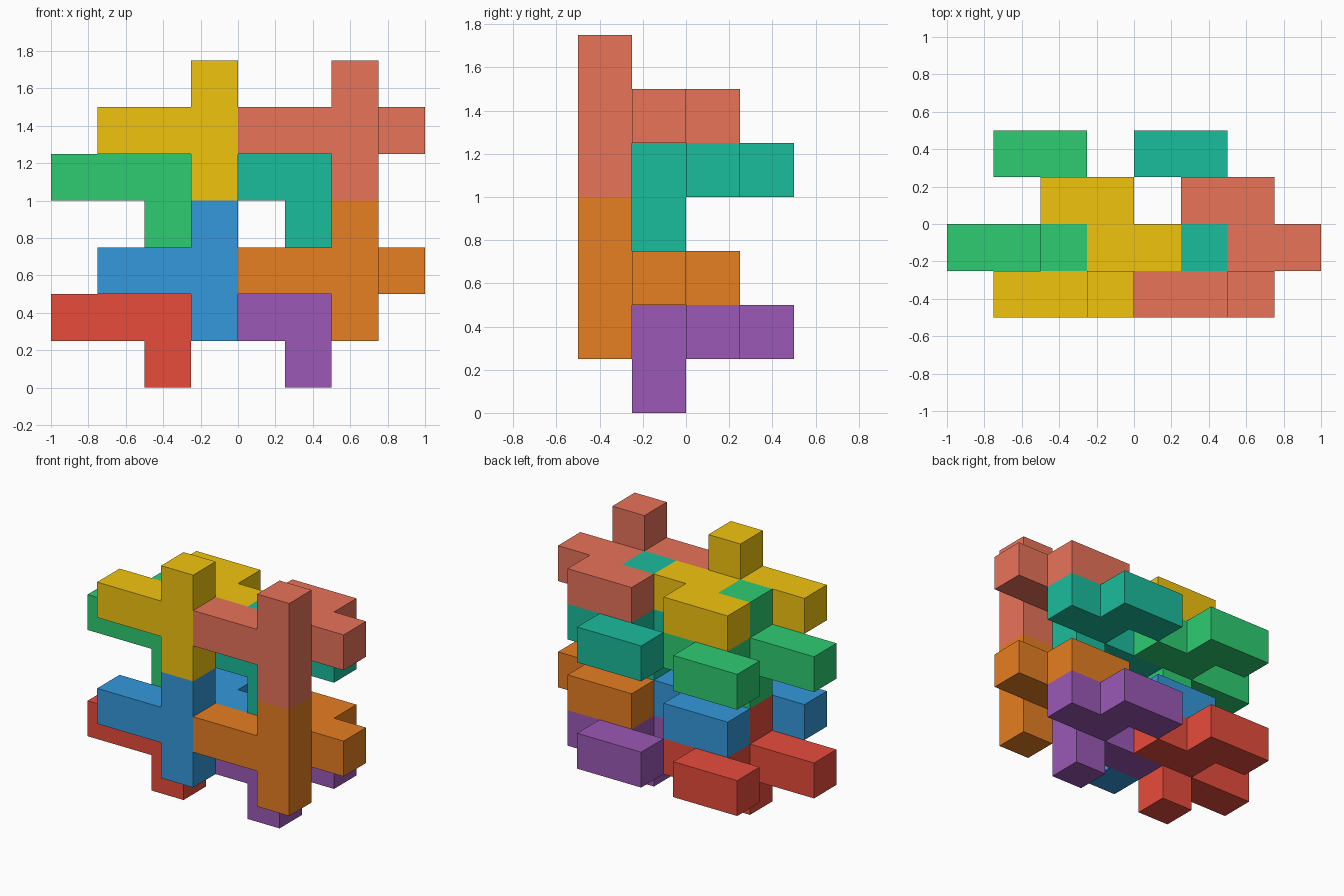
import bpy, bmesh
from mathutils import Vector

if "Cube" in bpy.data.objects:
    bpy.data.objects.remove(bpy.data.objects["Cube"])

U = 0.25  # cube size

# One nine-cube piece: flat zigzag plus a cube above and below its corner
PIECE = {(0, 0, 0), (1, 0, 0), (2, 0, 0), (2, 1, 0), (3, 1, 0),
         (2, 2, 0), (1, 2, 0), (2, 0, 1), (2, 0, -1)}


def linear(hex_code):
    rgb = [int(hex_code[i:i + 2], 16) / 255 for i in (0, 2, 4)]
    return [c / 12.92 if c <= 0.04045 else ((c + 0.055) / 1.055) ** 2.4
            for c in rgb] + [1.0]


def add_piece(name, cell, hex_code):
    bm = bmesh.new()
    # Outer skin only: a square wherever a cube has no neighbour
    for c in PIECE:
        for axis in range(3):
            for side in (-1, 1):
                n = list(c)
                n[axis] += side
                if tuple(n) in PIECE:
                    continue
                normal, a = Vector((0, 0, 0)), Vector((0, 0, 0))
                normal[axis] = side * 0.5
                a[(axis + 1) % 3] = 0.5
                b = normal.cross(a) * 2
                mid = Vector(c) + Vector((0.5, 0.5, 0.5)) + normal
                bm.faces.new([bm.verts.new((mid + p) * U)
                              for p in (-a - b, a - b, a + b, b - a)])
    bmesh.ops.remove_doubles(bm, verts=bm.verts, dist=1e-4)
    bmesh.ops.dissolve_limit(bm, angle_limit=0.01, verts=bm.verts, edges=bm.edges)
    bmesh.ops.recalc_face_normals(bm, faces=bm.faces)
    mesh = bpy.data.meshes.new(name)
    bm.to_mesh(mesh)
    bm.free()
    mat = bpy.data.materials.new(name + "_paint")
    mat.diffuse_color = linear(hex_code)
    mat.use_nodes = True
    mat.node_tree.nodes["Principled BSDF"].inputs["Base Color"].default_value = mat.diffuse_color
    mesh.materials.append(mat)
    obj = bpy.data.objects.new(name, mesh)
    obj.location = (cell[0] * U - 1, cell[1] * U - 0.5, cell[2] * U)
    bpy.context.collection.objects.link(obj)


# Identical pieces interlocked: two columns, two depths, two levels
COLORS = ["E74C3C", "9B59B6", "3498DB", "E67E22",
          "2ECC71", "1ABC9C", "F1C40F", "E8735A"]
i = 0
for level in (0, 3):
    for label, x, y, z in (("back", 0, 1, 1), ("front", 1, 0, 2)):
        for side, shift in (("left", 0), ("right", 3)):
            name = f"{'upper' if level else 'lower'}_{label}_{side}_piece"
            add_piece(name, (x + shift, y, z + level), COLORS[i])
            i += 1
